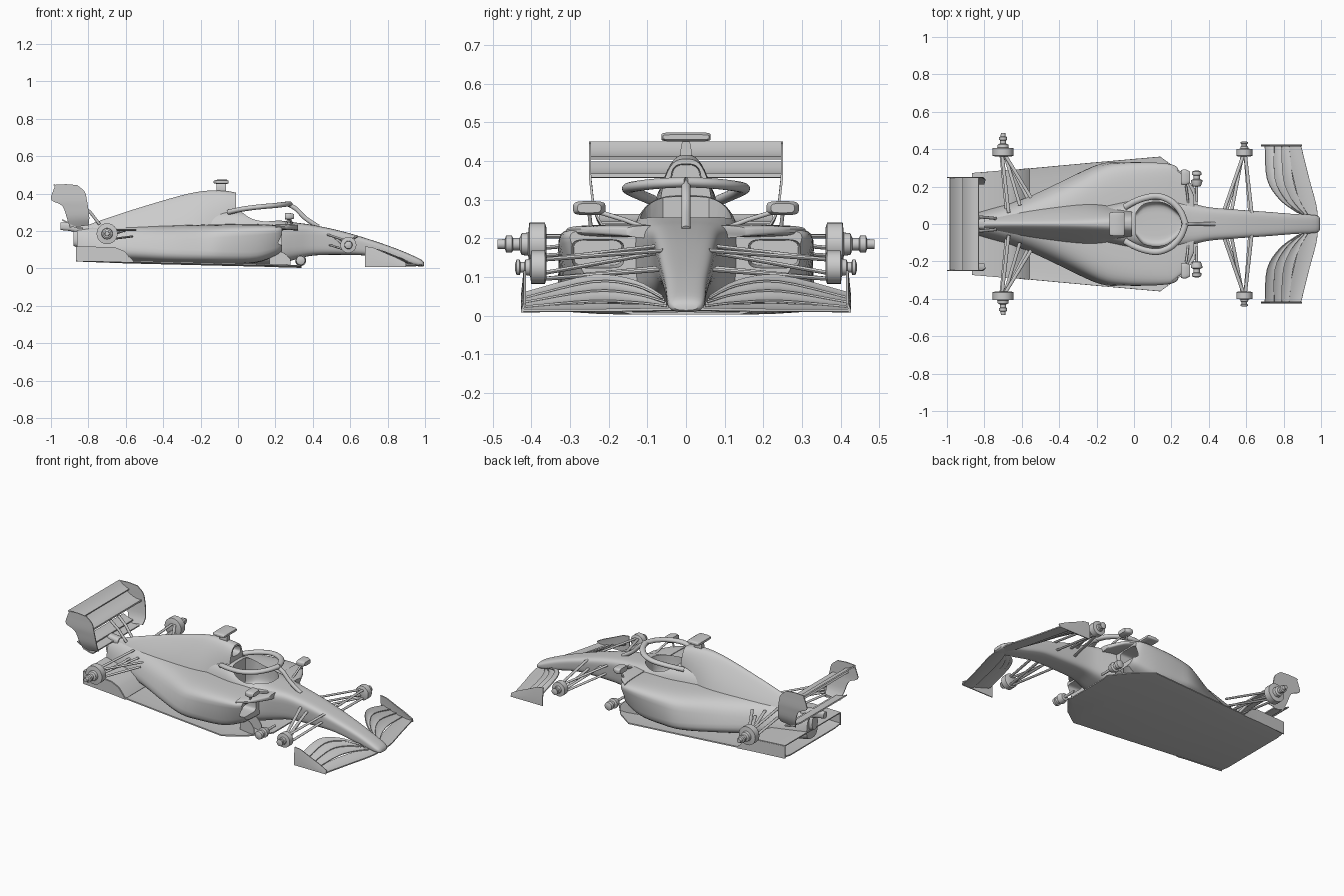
import bpy, bmesh, math
from mathutils import Vector


def new_obj(name, bm, mirror=False, thick=0):
    bmesh.ops.recalc_face_normals(bm, faces=bm.faces)
    me = bpy.data.meshes.new(name)
    bm.to_mesh(me)
    bm.free()
    ob = bpy.data.objects.new(name, me)
    bpy.context.collection.objects.link(ob)
    if thick:
        m = ob.modifiers.new("thick", 'SOLIDIFY')
        m.thickness, m.offset = thick, 0
    if mirror:
        m = ob.modifiers.new("mirror", 'MIRROR')
        m.use_axis = (False, True, False)
    return ob


def skin(bm, rings, closed):
    vs = [[bm.verts.new(p) for p in r] for r in rings]
    n = len(vs[0])
    for a, b in zip(vs, vs[1:]):
        for i in range(n if closed else n - 1):
            j = (i + 1) % n
            bm.faces.new((a[i], a[j], b[j], b[i]))
    if closed:
        bm.faces.new(vs[0])
        bm.faces.new(vs[-1][::-1])


def spline(rows, steps):
    """Catmull-Rom through rows of equal-length tuples."""
    out = []
    for i in range(len(rows) - 1):
        p = [rows[max(i - 1, 0)], rows[i], rows[i + 1], rows[min(i + 2, len(rows) - 1)]]
        for s in range(steps):
            t = s / steps
            out.append([.5 * (2*b + (c-a)*t + (2*a-5*b+4*c-d)*t*t + (3*b-a-3*c+d)*t**3)
                        for a, b, c, d in zip(*p)])
    return out + [list(rows[-1])]


def loft(name, sections, steps=4, seg=40, yc=0, mirror=False):
    """Section: x, half width, z low, z high, low width factor, high width factor, power."""
    rings = []
    for x, w, zb, zt, fb, ft, n in spline(sections, steps):
        ring = []
        for k in range(seg):
            a = 2 * math.pi * (k + .5) / seg
            c, s = math.cos(a), math.sin(a)
            t = .5 + .5 * math.copysign(abs(s) ** (2 / n), s)
            y = w * math.copysign(abs(c) ** (2 / n), c) * (fb + (ft - fb) * t)
            ring.append((x, yc + y, zb + (zt - zb) * t))
        rings.append(ring)
    bm = bmesh.new()
    skin(bm, rings, True)
    return new_obj(name, bm, mirror)


def sheet(name, rows, thick, mirror=False, steps=1):
    bm = bmesh.new()
    if steps > 1:
        flat = spline([[c for p in r for c in p] for r in rows], steps)
        rows = [[f[i:i + 3] for i in range(0, len(f), 3)] for f in flat]
    skin(bm, rows, False)
    return new_obj(name, bm, mirror, thick)


def blade(name, stations, thick, camber, mirror=True, steps=4):
    """Station: y, x and z of leading edge, x and z of trailing edge."""
    rows = []
    for y, xl, zl, xt, zt in stations:
        rows.append([(xl + (xt-xl)*t, y, zl + (zt-zl)*t - camber*4*t*(1-t))
                     for t in (0, .2, .4, .6, .8, 1)])
    return sheet(name, rows, thick, mirror, steps)


def rod(name, pts, r, mirror=True, smooth=False, flat=1.0):
    """Round or flattened tube along a path."""
    pts = [Vector(p) for p in (spline(pts, 6) if smooth else pts)]
    rings = []
    for i, p in enumerate(pts):
        d = (pts[min(i + 1, len(pts) - 1)] - pts[max(i - 1, 0)]).normalized()
        u = d.cross(Vector((0, 0, 1))).normalized()
        v = u.cross(d)
        rings.append([p + u * r * math.cos(a) + v * r * flat * math.sin(a)
                      for a in (2 * math.pi * k / 14 for k in range(14))])
    bm = bmesh.new()
    skin(bm, rings, True)
    return new_obj(name, bm, mirror)


def turned(name, x, z, prof, seg=24):
    bm = bmesh.new()
    skin(bm, [[(x + r*math.cos(2*math.pi*k/seg), y, z + r*math.sin(2*math.pi*k/seg))
               for k in range(seg)] for y, r in prof], True)
    return new_obj(name, bm, True)


def cut(ob, cutter):
    cutter.hide_render = True
    m = ob.modifiers.new("cut", 'BOOLEAN')
    m.operation, m.object, m.solver = 'DIFFERENCE', cutter, 'EXACT'


# Nose and cockpit tub
tub = loft("nose_and_tub", [
    (.995, .03, .014, .03, 1, 1, 2.4), (.97, .047, .010, .052, 1, 1, 2.8),
    (.85, .055, .033, .104, .95, 1, 3.6), (.7, .068, .066, .156, .92, 1, 4),
    (.55, .08, .072, .2, .88, 1, 4.4), (.4, .094, .068, .232, .85, 1, 4.6),
    (.3, .12, .045, .246, .85, 1, 4.2), (.2, .145, .02, .262, .95, .95, 3.8),
    (.1, .15, .02, .285, 1, .9, 3.6), (.0, .15, .02, .31, 1, .82, 3.4),
    (-.15, .14, .03, .31, 1, .6, 3)])
# Side pods and lower bodywork
pods = loft("side_pods", [
    (.235, .305, .09, .226, .85, 1.02, 7), (.2, .325, .065, .232, .85, 1.02, 6.5),
    (.1, .338, .03, .236, .9, 1, 6), (-.05, .337, .02, .236, .97, .98, 5),
    (-.18, .32, .02, .234, 1.05, .92, 4.2), (-.38, .23, .025, .23, 1.12, .78, 3.4),
    (-.6, .14, .04, .228, 1.1, .65, 2.8), (-.78, .085, .05, .222, 1.1, .6, 2.6),
    (-.86, .06, .06, .21, 1, .7, 2.6)])
shoulder = loft("pod_shoulder", [(.32, .155, .2, .234, 1, 1, 4), (.27, .25, .205, .236, 1, 1, 4),
                                 (.2, .31, .2, .236, 1, 1, 4)], 3)
# Engine cover with air intake
cover = loft("engine_cover", [
    (-.01, .085, .15, .405, 1, .62, 3), (-.1, .10, .1, .417, 1.2, .5, 2.8),
    (-.25, .12, .1, .403, 1.3, .32, 2.5), (-.5, .11, .1, .333, 1.2, .25, 2.4),
    (-.7, .08, .1, .268, 1.1, .3, 2.3), (-.82, .05, .1, .226, 1, .5, 2.3),
    (-.88, .03, .12, .21, 1, .8, 2.3)])
intake = loft("intake_cutter", [(.05, .042, .335, .395, 1.1, .85, 3),
                                (-.06, .036, .34, .39, 1.1, .85, 3)], 1)
cut(cover, intake)
# Cockpit opening
hole = loft("cockpit_cutter", [(.25, .03, .14, .5, 1, 1, 8), (.235, .06, .14, .5, 1, 1, 8),
    (.18, .105, .14, .5, 1, 1, 8), (.12, .118, .14, .5, 1, 1, 8),
    (.05, .105, .14, .5, 1, 1, 8), (.01, .06, .14, .5, 1, 1, 8)], 3)
inlet = loft("inlet_cutter", [(.3, .07, .12, .198, 1, 1, 5), (.1, .062, .13, .195, 1, 1, 5)],
             1, 24, .228, True)
for ob in (tub, pods, shoulder):
    cut(ob, hole)
cut(pods, inlet)

# Floor, rear deck over the diffuser and side walls
fl = [(.34, .17, .006), (.25, .28, .008), (.14, .36, .012), (-.2, .33, .02),
      (-.6, .293, .03), (-.865, .27, .04)]
sheet("floor", [[(x, w * k, z + (.008 if abs(k) == 1 else 0))
                 for k in (-1, -.8, 0, .8, 1)] for x, w, z in fl], .007)
wall = ((-.56, .296, .03, .036), (-.61, .29, .032, .09), (-.66, .287, .034, .11), (-.865, .27, .038, .115))
sheet("diffuser_wall", [[(x, y, a), (x, y, b)] for x, y, a, b in wall], .006, True)
sheet("diffuser_deck", [[(x, -y, b), (x, y, b)] for x, y, a, b in wall], .006)
for y in (.15, .22):
    sheet("floor_fence", [[(x, y + d, .01), (x, y + d, h)] for x, d, h in
          ((.28, .02, .05), (.24, .01, .085), (.17, 0, .09))], .004, True, 3)
turned("floor_pod", .335, .042, [(.12, .007), (.2, .008), (.202, .022), (.225, .03), (.235, .03), (.24, .018),
                                 (.26, .018), (.262, .026), (.28, .024), (.285, .012)])

# Cockpit protection hoop
rod("hoop", [(-.05, .09, .30), (.0, .118, .312), (.06, .14, .322), (.13, .148, .33), (.2, .12, .336),
             (.25, .065, .342), (.275, 0, .345)], .017, True, True, .8)
rod("hoop_pillar", [(.262, 0, .345), (.31, 0, .318), (.36, 0, .268), (.43, 0, .222)], .012, False, True)
# Roof camera
loft("camera_stalk", [(-.115, .012, .4, .455, 1.3, 1, 2.5), (-.065, .012, .4, .455, 1.3, 1, 2.5)], 1)
loft("camera_bar", [(-.13, .06, .455, .468, 1, 1, 5), (-.11, .064, .45, .474, 1, 1, 5),
                    (-.06, .064, .45, .474, 1, 1, 5), (-.05, .06, .455, .468, 1, 1, 5)], 1)
# Mirrors
loft("mirror", [(.25, .038, .262, .294, 1, 1, 4), (.275, .042, .26, .296, 1, 1, 4),
                (.3, .03, .266, .29, 1, 1, 4)], 3, 24, .25, True)
rod("mirror_stalk", [(.275, .225, .268), (.285, .16, .248), (.29, .10, .225)], .006)
rod("mirror_brace", [(.27, .25, .265), (.25, .245, .22)], .005)

# Front wing: swept elements arching up between nose and endplates
blade("front_main_plane", [(0, .985, .018, .93, .024), (.1, .975, .016, .89, .026),
      (.25, .935, .014, .85, .028), (.42, .893, .014, .82, .02)], .007, .005)
blade("front_flap_lower", [(.05, .93, .026, .90, .034), (.13, .885, .034, .835, .052),
      (.24, .85, .038, .79, .06), (.415, .83, .024, .78, .034)], .005, .005)
blade("front_flap_middle", [(.055, .91, .036, .885, .044), (.13, .845, .056, .80, .074),
      (.24, .80, .064, .745, .084), (.415, .79, .036, .74, .046)], .005, .005)
blade("front_flap_upper", [(.06, .892, .046, .875, .052), (.13, .81, .078, .78, .09),
      (.24, .755, .088, .712, .104), (.415, .75, .048, .70, .06)], .005, .005)
sheet("front_endplate", [[(x, .423, .008), (x, .423, .5*z), (x, .417, z)] for x, z in
      ((.897, .03), (.85, .055), (.78, .085), (.72, .112), (.68, .117))], .006, True)

# Rear wing
blade("rear_main_plane", [(-.247, -.83, .362, -.935, .395), (.247, -.83, .362, -.935, .395)],
      .01, .012, False, 1)
blade("rear_flap", [(-.247, -.915, .408, -.985, .447), (.247, -.915, .408, -.985, .447)],
      .008, .006, False, 1)
sheet("rear_endplate", [
    [(-.86, .248, .445), (-.92, .248, .45), (-.975, .248, .447)],
    [(-.82, .248, .41), (-.91, .248, .41), (-.99, .248, .41)],
    [(-.808, .248, .365), (-.9, .248, .365), (-.998, .248, .365)],
    [(-.802, .245, .33), (-.87, .245, .33), (-.94, .245, .335)],
    [(-.795, .236, .27), (-.85, .236, .27), (-.915, .236, .27)],
    [(-.80, .215, .232), (-.85, .215, .225), (-.90, .215, .22)]], .006, True, 3)
for x, z in ((-.83, .215), (-.87, .24)):
    blade("beam_wing", [(-.225, x, z, x - .07, z + .02), (.225, x, z, x - .07, z + .02)],
          .007, .006, False, 1)
rod("rear_wing_strut", [(-.86, .04, .36), (-.79, .035, .30), (-.74, .03, .235)], .008)
loft("tail_structure", [(-.8, .03, .17, .235, 1, 1, 3), (-.9, .022, .2, .245, 1, 1, 3),
                        (-.95, .016, .205, .245, 1, 1, 3)], 1, 24)

# Wheel hubs
turned("front_hub", .59, .125, [(.36, .03), (.365, .043), (.4, .043), (.403, .022), (.415, .02),
                                (.417, .014), (.428, .014), (.43, .02), (.438, .02), (.442, .008)])
turned("rear_hub", -.70, .185, [(.36, .04), (.365, .056), (.405, .056), (.408, .03), (.425, .028),
                                (.43, .016), (.447, .016), (.45, .022), (.465, .022), (.468, .013), (.487, .012)])
# Suspension arms: hub end, then body end
arms = {
    "front_arm": [((.585, .37, .145), (.48, .07, .18)), ((.595, .37, .145), (.63, .06, .168)),
                  ((.585, .37, .095), (.49, .06, .125)), ((.595, .37, .095), (.62, .05, .12)),
                  ((.58, .37, .11), (.52, .06, .165))],
    "rear_arm": [((-.69, .37, .205), (-.55, .14, .205)), ((-.705, .37, .205), (-.67, .06, .215)),
                 ((-.69, .37, .155), (-.57, .14, .17)), ((-.71, .37, .155), (-.68, .06, .17)),
                 ((-.69, .37, .175), (-.61, .1, .2))]}
for name, ends in arms.items():
    for a, b in ends:
        rod(name, [a, b], .009, True, False, .6)

# Apply modifiers, drop cutters, smooth
bpy.ops.object.select_all(action='SELECT')
bpy.context.view_layer.objects.active = tub
bpy.ops.object.convert(target='MESH')
for ob in (intake, hole, inlet):
    bpy.data.objects.remove(ob)
bpy.ops.object.select_all(action='SELECT')
bpy.context.view_layer.objects.active = tub
bpy.ops.object.shade_smooth_by_angle(angle=math.radians(35))
